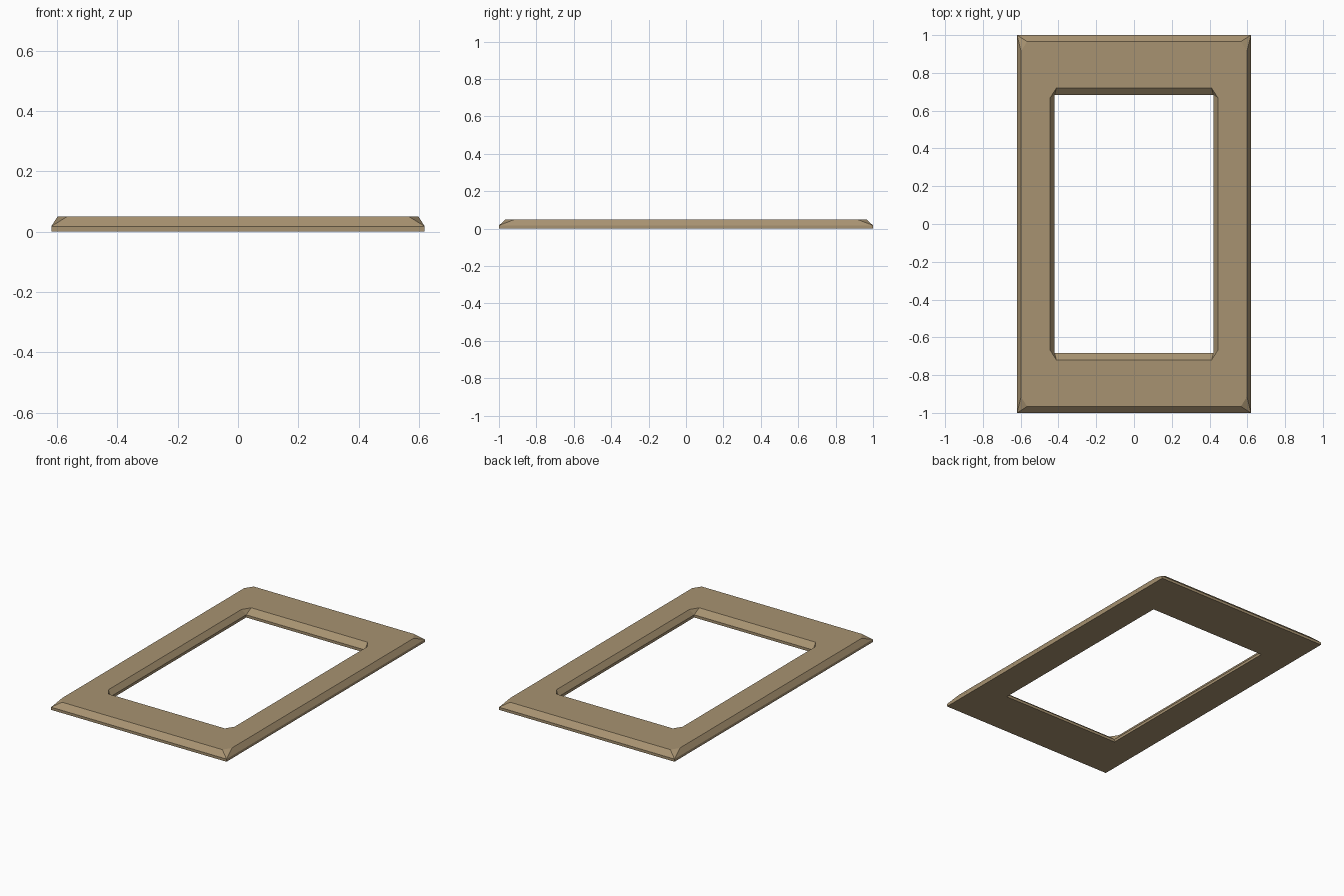
import bpy, bmesh

if "Cube" in bpy.data.objects:
    bpy.data.objects.remove(bpy.data.objects["Cube"])

# Material
tan = bpy.data.materials.new("tan stone")
tan.diffuse_color = (0.39, 0.29, 0.165, 1)
tan.use_nodes = True
tan.node_tree.nodes["Principled BSDF"].inputs["Base Color"].default_value = tan.diffuse_color

Z_EDGE, Z_TOP = 0.017, 0.05


def rect(x, y, z):
    """Square-cornered loop, two entries per corner to match the clipped loops."""
    return clipped(x, y, x, y, z)


def clipped(x, y, cx, cy, z):
    """Loop with corners cut from (x, cy) to (cx, y)."""
    return [(x, -cy, z), (x, cy, z), (cx, y, z), (-cx, y, z),
            (-x, cy, z), (-x, -cy, z), (-cx, -y, z), (cx, -y, z)]


# Closed ring of loops: underside, outer edge, bevel, top, inner bevel, hole wall
loops = [
    rect(0.619, 1.0, 0),
    rect(0.619, 1.0, Z_EDGE),
    clipped(0.598, 0.966, 0.566, 0.915, Z_TOP),
    clipped(0.444, 0.72, 0.411, 0.668, Z_TOP),
    rect(0.42, 0.682, Z_EDGE),
    rect(0.42, 0.682, 0),
]

bm = bmesh.new()
rings = [[bm.verts.new(p) for p in loop] for loop in loops]
for i, a in enumerate(rings):
    b = rings[(i + 1) % len(rings)]
    for j in range(8):
        k = (j + 1) % 8
        bm.faces.new((a[j], a[k], b[k], b[j]))
# Merge the doubled square corners so the clipped corners become triangles
bmesh.ops.remove_doubles(bm, verts=bm.verts[:], dist=0.0005)
bmesh.ops.recalc_face_normals(bm, faces=bm.faces[:])

mesh = bpy.data.meshes.new("frame")
bm.to_mesh(mesh)
bm.free()
mesh.materials.append(tan)
frame = bpy.data.objects.new("frame", mesh)
bpy.context.collection.objects.link(frame)
